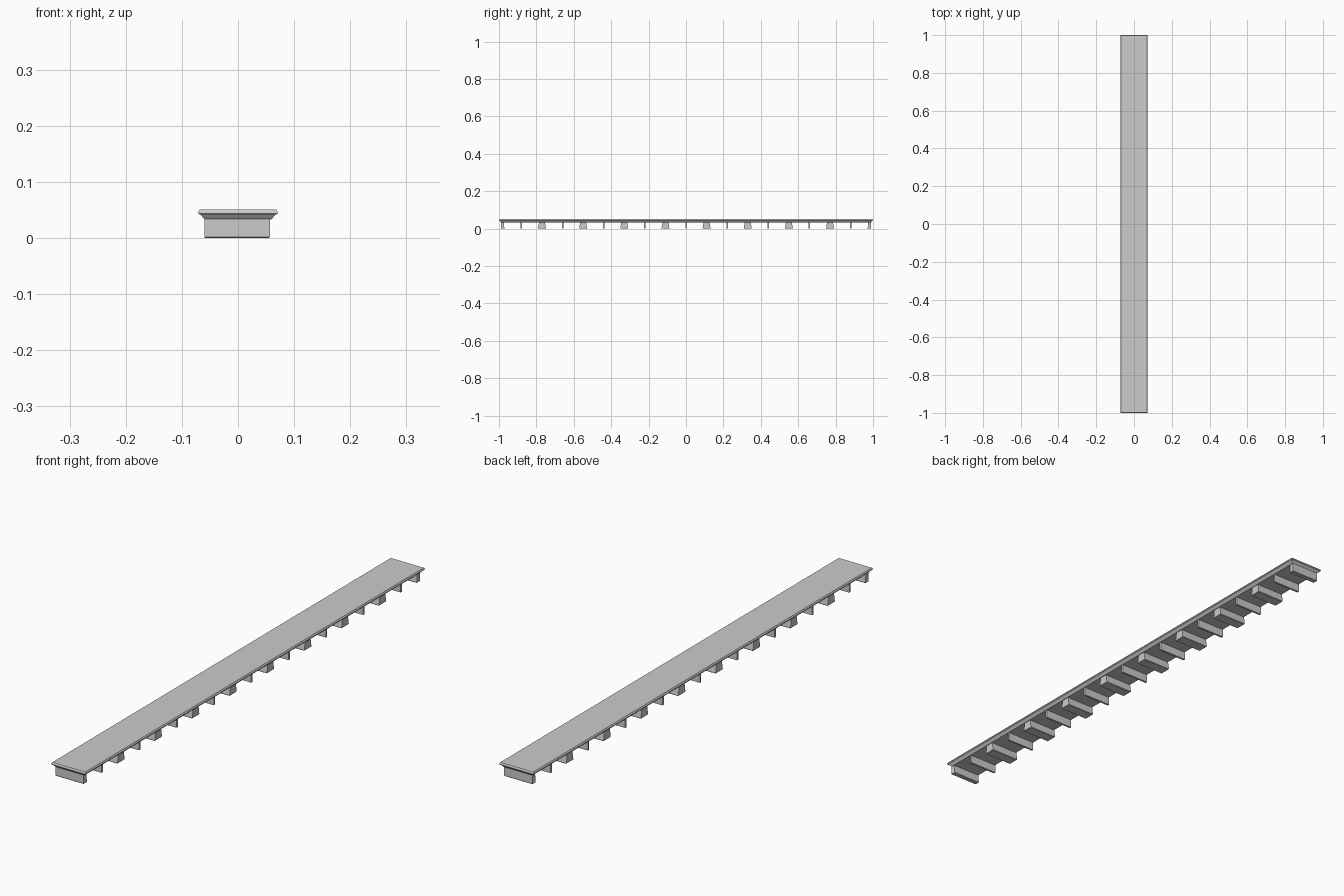
import bpy, bmesh

if "Cube" in bpy.data.objects:
    bpy.data.objects.remove(bpy.data.objects["Cube"])


def loft(name, rings):
    """Stack rectangular rings (x0, x1, y0, y1, z) from bottom to top into a closed solid."""
    bm = bmesh.new()
    loops = []
    for x0, x1, y0, y1, z in rings:
        loops.append([bm.verts.new(p) for p in
                      ((x0, y0, z), (x1, y0, z), (x1, y1, z), (x0, y1, z))])
    bm.faces.new(loops[0][::-1])
    bm.faces.new(loops[-1])
    for a, b in zip(loops, loops[1:]):
        for i in range(4):
            j = (i + 1) % 4
            bm.faces.new((a[i], a[j], b[j], b[i]))
    mesh = bpy.data.meshes.new(name)
    bm.to_mesh(mesh)
    bm.free()
    ob = bpy.data.objects.new(name, mesh)
    bpy.context.collection.objects.link(ob)
    return ob


# Cornice slab: moulding profile as (inset from the outer edge, height)
profile = [(0.012, 0.033), (0.009, 0.036), (0.005, 0.041), (0.001, 0.043),
           (0.0, 0.044), (0.001, 0.048), (0.003, 0.051)]
loft("cornice_slab", [(-0.071 + d, 0.071 - d, -1 + d, 1 - d, z) for d, z in profile])

X0, X1 = -0.06, 0.057   # block ends
TOP = 0.034


def block(name, y0, y1, taper0, taper1):
    """Bracket with a chamfered foot, narrowing towards the top by the given tapers."""
    c = 0.002
    loft(name, [(X0 + c, X1 - c, y0 + c, y1 - c, 0.0),
                (X0, X1, y0, y1, c),
                (X0, X1, y0 + taper0, y1 - taper1, TOP)])


# Wide tapered brackets
for i in range(8):
    y = -0.77 + 0.22 * i
    block(f"wide_bracket_{i + 1}", y - 0.021, y + 0.021, 0.005, 0.005)

# Half brackets at both ends
block("end_bracket_front", -0.99, -0.971, 0.0, 0.003)
block("end_bracket_back", 0.971, 0.99, 0.003, 0.0)

# Thin plates between the brackets
for i in range(9):
    y = -0.88 + 0.22 * i
    loft(f"thin_plate_{i + 1}", [(X0, X1, y - 0.004, y + 0.004, z) for z in (0.002, TOP)])
